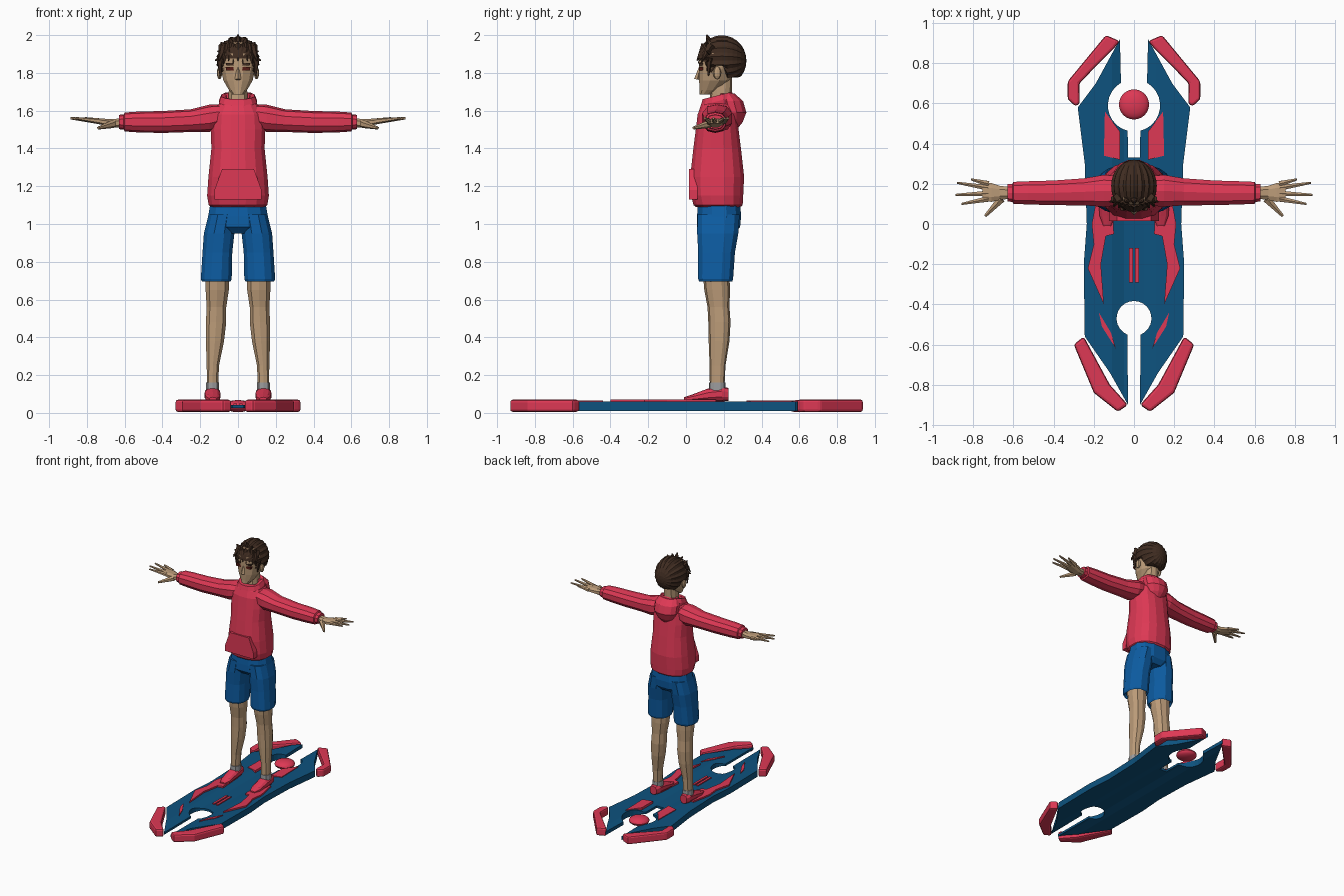
import bpy, bmesh, math
from mathutils import Vector, Matrix

if "Cube" in bpy.data.objects:
    bpy.data.objects.remove(bpy.data.objects["Cube"], do_unlink=True)


def material(name, rgb):
    mat = bpy.data.materials.new(name)
    mat.use_nodes = True
    mat.diffuse_color = (*rgb, 1)
    bsdf = next(n for n in mat.node_tree.nodes if n.type == "BSDF_PRINCIPLED")
    bsdf.inputs["Base Color"].default_value = (*rgb, 1)
    bsdf.inputs["Roughness"].default_value = 0.8
    return mat


RED = material("crimson", (0.73, 0.04, 0.09))
DENIM = material("shorts blue", (0.004, 0.11, 0.37))
DECK = material("deck blue", (0.004, 0.085, 0.21))
SKIN = material("skin", (0.5, 0.33, 0.19))
HAIR = material("dark brown", (0.05, 0.025, 0.015))
GREY = material("sock grey", (0.33, 0.33, 0.34))
EYE = material("eye brown", (0.09, 0.012, 0.008))


def finish(name, bm, mat, mirror=False, smooth=False):
    """Turn a bmesh into an object, optionally mirrored across x."""
    bmesh.ops.recalc_face_normals(bm, faces=bm.faces)
    mesh = bpy.data.meshes.new(name)
    bm.to_mesh(mesh)
    bm.free()
    mesh.materials.append(mat)
    obj = bpy.data.objects.new(name, mesh)
    bpy.context.collection.objects.link(obj)
    if mirror:
        obj.modifiers.new("mirror", "MIRROR")
    if smooth:
        bpy.ops.object.select_all(action="DESELECT")
        obj.select_set(True)
        bpy.context.view_layer.objects.active = obj
        bpy.ops.object.shade_smooth_by_angle(angle=math.radians(35))
    return obj


def loft(name, rings, mat, axis="z", sides=12, power=2.4, mirror=False, tilt=0):
    """Skin rounded rings: (position along axis, centre a, centre b, radius a, radius b)."""
    bm = bmesh.new()
    loops = []
    for t, a, b, ra, rb in rings:
        loop = []
        for i in range(sides):
            ang = math.tau * (i + 0.5) / sides
            c, s = math.cos(ang), math.sin(ang)
            u = a + ra * math.copysign(abs(c) ** (2 / power), c)
            v = b + rb * math.copysign(abs(s) ** (2 / power), s)
            co = {"x": (t, u, v), "y": (u, t, v), "z": (u, v, t + tilt * (v - b))}[axis]
            loop.append(bm.verts.new(co))
        loops.append(loop)
    for lo, hi in zip(loops, loops[1:]):
        for i in range(sides):
            j = (i + 1) % sides
            bm.faces.new((lo[i], lo[j], hi[j], hi[i]))
    bm.faces.new(loops[0])
    bm.faces.new(loops[-1])
    return finish(name, bm, mat, mirror)


def prism(pts, low, high):
    bm = bmesh.new()
    face = bm.faces.new([bm.verts.new((x, y, low)) for x, y in pts])
    new = bmesh.ops.extrude_face_region(bm, geom=[face])["geom"]
    for v in new:
        if isinstance(v, bmesh.types.BMVert):
            v.co.z = high
    return bm


def plate(name, pts, low, high, mat, bevel=0):
    obj = finish(name, prism(pts, low, high), mat, mirror=True)
    if bevel:
        mod = obj.modifiers.new("bevel", "BEVEL")
        mod.width, mod.segments, mod.limit_method = bevel, 2, "ANGLE"
    return obj


def spike(name, start, end, r1, r2, mat, sides=6, mirror=False):
    """Tapered rod between two points."""
    p, q = Vector(start), Vector(end)
    bm = bmesh.new()
    turn = (q - p).to_track_quat("Z", "Y").to_matrix().to_4x4()
    bmesh.ops.create_cone(bm, cap_ends=True, segments=sides, radius1=r1, radius2=r2,
                          depth=(q - p).length, matrix=Matrix.Translation((p + q) / 2) @ turn)
    return finish(name, bm, mat, mirror)


def ball(name, centre, radii, mat, u=12, v=8, mirror=False, smooth=False):
    bm = bmesh.new()
    place = Matrix.Translation(centre) @ Matrix.Diagonal((*radii, 1))
    bmesh.ops.create_uvsphere(bm, u_segments=u, v_segments=v, radius=1, matrix=place)
    return finish(name, bm, mat, mirror, smooth)


def arc(cy, r, start, end, steps=10):
    angles = [math.radians(start + (end - start) * i / steps) for i in range(steps + 1)]
    return [(max(0, r * math.cos(a)), cy + r * math.sin(a)) for a in angles]


# Board deck: half outline with round cut-outs, dished along the middle
outline = arc(-.47, .087, 90, -68) + [
    (.03, -.9), (.12, -.74), (.245, -.56), (.25, -.2), (.235, 0), (.245, .3), (.28, .58),
    (.19, .7), (.07, .92), (.065, .71)] + arc(.59, .13, 60, -76) + [(.03, .33), (0, .33)]
bm = prism(outline, .01, .06)
for cut in (.05, .11):
    bmesh.ops.bisect_plane(bm, geom=bm.verts[:] + bm.edges[:] + bm.faces[:],
                           plane_co=(cut, 0, 0), plane_no=(1, 0, 0))
for v in bm.verts:
    dip = min(1, max(0, (.11 - v.co.x) / .06))
    v.co.z += -.018 * dip if v.co.z > .03 else .015 * dip
finish("board_deck", bm, DECK, mirror=True)

# Bumpers at the four corners
plate("rear_bumper", [(.07, .91), (.095, .88), (.272, .7), (.27, .6), (.29, .585),
                      (.33, .62), (.33, .71), (.14, .94)], .005, .07, RED, .014)
plate("front_bumper", [(.03, -.9), (.12, -.8), (.25, -.56), (.3, -.6),
                       (.2, -.84), (.08, -.935)], .005, .07, RED, .014)

# Raised panels on the deck
plate("rear_panel", [(.07, .32), (.15, .34), (.145, .56), (.07, .46)], .04, .066, RED)
plate("side_panel", [(.15, -.4), (.23, -.22), (.2, -.1), (.21, 0), (.18, .16),
                     (.11, .16), (.1, -.05), (.14, -.06), (.165, -.2)], .04, .072, RED)
plate("front_panel", [(.09, -.62), (.115, -.54), (.175, -.44), (.16, -.51)], .04, .066, RED)
plate("centre_strip", [(.006, -.29), (.024, -.29), (.024, -.12), (.006, -.12)], .04, .05, RED)
ball("rear_disc", (0, .595, .036), (.075, .075, .032), RED, 24, 10, smooth=True)

# Feet and legs
loft("shoe", [(-.01, .133, .073, .02, .01), (.04, .133, .08, .04, .02),
              (.12, .135, .094, .043, .036), (.19, .135, .1, .042, .04),
              (.225, .135, .098, .03, .034)], RED, "y", 10, mirror=True)
loft("sock", [(.1, .135, .165, .038, .045), (.16, .135, .165, .036, .044)],
     GREY, sides=10, mirror=True)
loft("leg", [(.14, .135, .165, .031, .039), (.25, .133, .167, .034, .042),
             (.38, .122, .175, .05, .055), (.48, .116, .177, .056, .059),
             (.56, .114, .172, .054, .058), (.65, .11, .165, .064, .068),
             (.73, .11, .16, .066, .07)], SKIN, sides=10, mirror=True)

# Shorts
loft("shorts_leg", [(.72, .115, .157, .068, .078), (.695, .115, .157, .078, .09),
                    (.71, .115, .157, .084, .095), (.85, .109, .162, .081, .1),
                    (.95, .1, .168, .083, .112), (1.05, .082, .172, .076, .115)],
     DENIM, mirror=True)
loft("shorts_seat", [(.95, 0, .175, .1, .085), (.985, 0, .172, .165, .118),
                     (1.04, 0, .175, .163, .12), (1.11, 0, .175, .15, .115)], DENIM)

# Hooded top
loft("torso", [(1.09, 0, .17, .145, .12), (1.1, 0, .17, .158, .132),
               (1.15, 0, .165, .166, .14), (1.25, 0, .165, .159, .145),
               (1.4, 0, .165, .143, .128), (1.5, 0, .165, .147, .115),
               (1.58, 0, .165, .14, .105), (1.63, 0, .168, .11, .09),
               (1.66, 0, .17, .07, .07)], RED, sides=16)
pocket = plate("front_pocket", [(0, 1.13), (.125, 1.13), (.125, 1.18), (.085, 1.29), (0, 1.29)],
               -.06, -.016, RED)
pocket.rotation_euler.x = math.pi / 2
loft("sleeve", [(.07, .165, 1.575, .075, .06), (.15, .165, 1.56, .083, .072),
                (.25, .16, 1.547, .07, .06), (.4, .155, 1.54, .064, .058),
                (.53, .155, 1.54, .06, .055), (.6, .155, 1.54, .057, .05),
                (.605, .155, 1.54, .047, .04), (.63, .155, 1.54, .045, .038)],
     RED, "x", 10, mirror=True)
loft("collar", [(1.61, 0, .17, .1, .09), (1.65, 0, .168, .103, .092),
                (1.68, 0, .166, .09, .08), (1.675, 0, .165, .065, .06),
                (1.64, 0, .165, .055, .055)], RED, tilt=.25)
loft("hood", [(1.5, 0, .25, .025, .02), (1.54, 0, .252, .07, .05),
              (1.59, 0, .25, .1, .072), (1.65, 0, .235, .1, .07),
              (1.69, 0, .215, .075, .045)], RED, power=2)

# Hands
loft("palm", [(.61, .155, 1.535, .03, .027), (.67, .155, 1.533, .038, .023),
              (.71, .157, 1.54, .05, .019), (.755, .16, 1.545, .047, .013)],
     SKIN, "x", 8, mirror=True)
fingers = {"little_finger": (.2, .81, .222), "ring_finger": (.18, .88, .205),
           "middle_finger": (.152, .887, .145), "index_finger": (.125, .858, .1)}
for name, (base, tip_x, tip_y) in fingers.items():
    spike(name, (.725, base, 1.543), (tip_x, tip_y, 1.56), .016, .006, SKIN, mirror=True)
spike("thumb", (.66, .125, 1.53), (.74, .04, 1.508), .022, .008, SKIN, mirror=True)

# Neck and head
loft("neck", [(1.6, 0, .18, .055, .06), (1.78, 0, .19, .048, .055)], SKIN, sides=10)
loft("head", [(1.685, 0, .1, .03, .03), (1.71, 0, .125, .05, .055),
              (1.76, 0, .152, .08, .085), (1.83, 0, .165, .096, .1),
              (1.9, 0, .175, .1, .11), (1.96, 0, .18, .07, .08)], SKIN, power=2.2)
spike("nose", (0, .078, 1.845), (0, .06, 1.765), .004, .017, SKIN, 4)
ball("ear", (.098, .165, 1.8), (.014, .022, .034), SKIN, 8, 6, mirror=True)
for name, z, tall, mat in (("eye", 1.822, .009, EYE), ("eyebrow", 1.846, .006, HAIR)):
    shape = plate(name, [(.022, z - tall), (.062, z - tall), (.066, z + tall), (.024, z + tall)],
                  -.092, -.068, mat)
    shape.rotation_euler.x = math.pi / 2

# Hair: ridged shell whose strands run front to back, trimmed above face and nape
bm = bmesh.new()
bmesh.ops.create_uvsphere(bm, u_segments=36, v_segments=14, radius=1,
                          matrix=Matrix.Rotation(math.pi / 2, 4, "X"))
for v in bm.verts:
    strand = round(math.atan2(v.co.z, v.co.x) / math.tau * 36)
    swell = 1.03 if strand % 2 else .96
    x, y, z = v.co.x * .112 * swell, .19 + v.co.y * .13, 1.865 + v.co.z * .13 * swell
    trim = 1.875 if y < .1 else 1.79 if y < .135 else 1.84 if y < .19 else 1.775
    v.co = (x, y, max(z, trim))
finish("hair", bm, HAIR)

# Fringe locks and tousled tips
for i in range(-4, 5):
    x = i * .024
    front = .07 + abs(i) * .007
    spike("fringe_lock", (x * .8, front + .035, 1.945), (x * 1.05, front - .012, 1.865 - i % 2 * .015),
          .026, .003, HAIR, 5)
    lean = math.radians(i * 24)
    out = Vector((math.sin(lean), 0, math.cos(lean)))
    hub = Vector((0, .13, 1.88))
    spike("crown_tuft", hub + out * .06, hub + out * (.122 - i % 2 * .008) + Vector((0, -.02, 0)),
          .03, .004, HAIR, 5)
spike("sideburn", (.097, .125, 1.88), (.093, .118, 1.785), .02, .004, HAIR, 5, mirror=True)
